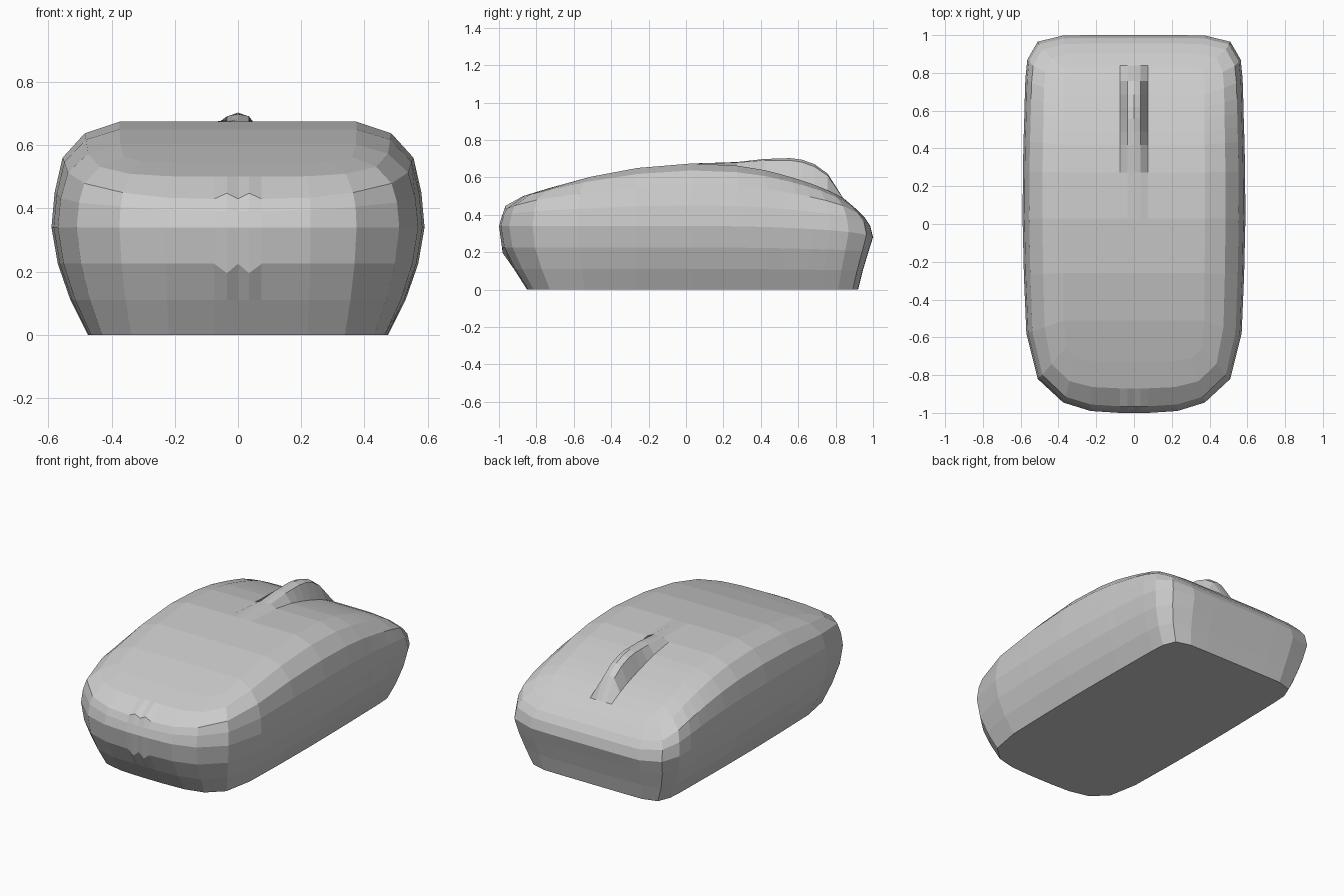
import bpy, bmesh

if "Cube" in bpy.data.objects:
    bpy.data.objects.remove(bpy.data.objects["Cube"])


def lerp_table(table, v):
    if v <= table[0][0]:
        return table[0][1]
    for (a, fa), (b, fb) in zip(table, table[1:]):
        if v <= b:
            return fa + (fb - fa) * (v - a) / (b - a)
    return table[-1][1]


# Side profile of the back of the shell, and the extra height of the wheel ridge
TOP = [(-1, .34), (-.965, .43), (-.87, .5), (-.73, .543), (-.51, .603), (-.26, .65),
       (.03, .674), (.28, .662), (.44, .635), (.6, .59), (.73, .545), (.84, .49),
       (.91, .43), (.96, .38), (1, .28)]
RIDGE = [(.03, 0), (.28, .02), (.42, .06), (.5, .082), (.57, .105), (.65, .115),
         (.73, .105), (.8, .062), (.86, .01), (.9, 0)]

# Widest outline: columns across the ends, rows along the sides
half_cols = [(.035, -1, 1), (.075, -1, 1), (.23, -.99, 1), (.375, -.945, .998), (.51, -.82, .965)]
COLS = [(-x, f, b) for x, f, b in reversed(half_cols)] + [(0, -1, 1)] + half_cols
ROWS = [(.57, -.58), (.583, -.27), (.59, .03), (.588, .28), (.585, .44), (.582, .52),
        (.58, .6), (.578, .68), (.575, .77), (.565, .87)]
OUTLINE = ([(x, f) for x, f, b in COLS] + ROWS
           + [(x, b) for x, f, b in reversed(COLS)]
           + [(-x, y) for x, y in reversed(ROWS)])

# Rings: half width, front y, back y, then z at front, middle and back
RINGS = [(.475, -.85, .92, 0, 0, 0),
         (.53, -.92, .945, .11, .11, .10),
         (.57, -.98, .975, .225, .225, .20),
         (.59, -1, 1, .34, .34, .28),
         (.58, -.985, .985, .39, .45, .34),
         (.555, -.965, .955, .43, .56, .385),
         (.485, -.87, .905, .50, .637, .435),
         (.375, -.73, .84, .543, .674, .49)]


def inset(x, y, ring):
    w, f, b = ring[:3]
    nx = abs(x) - (.59 - w) * (abs(x) / .59) ** 2.5
    ny = abs(y) - (1 - (b if y > 0 else -f)) * abs(y) ** 2.5
    return (nx if x > 0 else -nx), (ny if y > 0 else -ny)


def ring_height(y, ring):
    w, f, b, zf, zm, zb = ring
    end, ze = (f, zf) if y < .03 else (b, zb)
    h0 = lerp_table(TOP, end)
    t = (lerp_table(TOP, y) - h0) / (.674 - h0)
    return ze + (zm - ze) * max(0, min(1, t))


bm = bmesh.new()

# Rounded sides, with the small notch in the nose
loops = []
for k, ring in enumerate(RINGS):
    loop = []
    for x, y in OUTLINE:
        px, py = inset(x, y, ring)
        pz = ring_height(py, ring)
        if y < -.9 and abs(abs(x) - .035) < .001:
            pz += {2: -.03, 5: .018}.get(k, 0)
        loop.append(bm.verts.new((px, py, pz)))
    loops.append(loop)
n = len(OUTLINE)
for low, up in zip(loops, loops[1:]):
    for i in range(n):
        j = (i + 1) % n
        bm.faces.new((low[i], low[j], up[j], up[i]))
bm.faces.new(list(reversed(loops[0])))

# Top panel with the raised wheel ridge
top = loops[-1]
nc, nr = len(COLS), len(ROWS)
grid = [top[:nc]]
for r in range(nr):
    right, left = top[nc + r], top[n - 1 - r]
    row = [left]
    for i in range(1, nc - 1):
        x = COLS[i][0]
        y = right.co.y
        z = lerp_table(TOP, y)
        if abs(x) < .05:
            z += lerp_table(RIDGE, y) * (1 if x == 0 else .88)
        row.append(bm.verts.new((inset(x, 0, RINGS[-1])[0], y, z)))
    row.append(right)
    grid.append(row)
grid.append(list(reversed(top[nc + nr:2 * nc + nr])))
for a, b in zip(grid, grid[1:]):
    for i in range(nc - 1):
        bm.faces.new((a[i], a[i + 1], b[i + 1], b[i]))

bmesh.ops.recalc_face_normals(bm, faces=bm.faces[:])
mesh = bpy.data.meshes.new("mouse_shell")
bm.to_mesh(mesh)
bm.free()
bpy.context.collection.objects.link(bpy.data.objects.new("mouse_shell", mesh))
